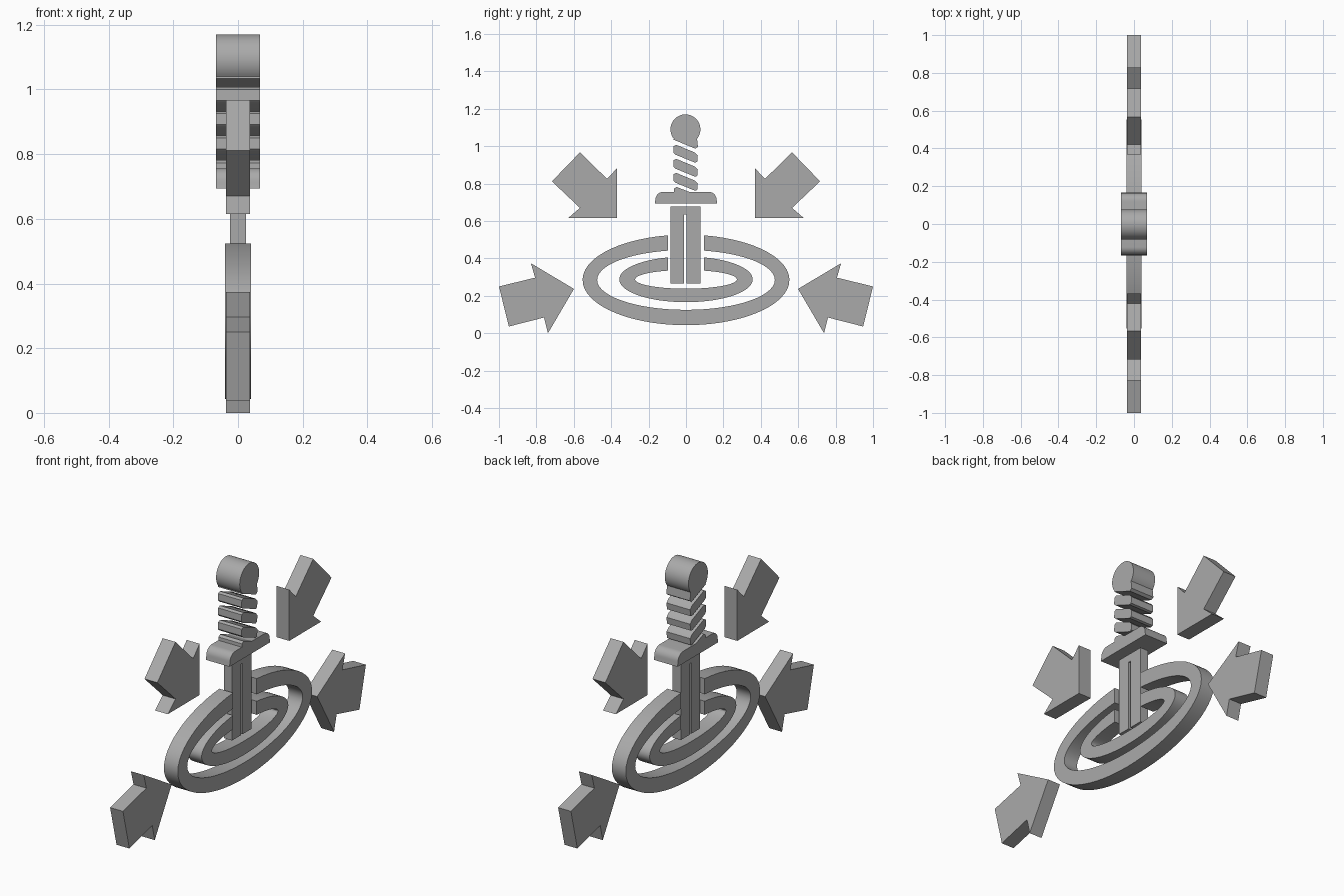
import bpy, bmesh
from math import sin, cos, pi, acos, radians

if "Cube" in bpy.data.objects:
    bpy.data.objects.remove(bpy.data.objects["Cube"])

GREY = (0.4, 0.4, 0.4, 1)
mat = bpy.data.materials.new("plain grey")
mat.use_nodes = True
mat.diffuse_color = GREY
mat.node_tree.nodes["Principled BSDF"].inputs["Base Color"].default_value = GREY


def slab(name, outline, half):
    """Extrude a closed (y, z) outline symmetrically along x."""
    bm = bmesh.new()
    face = bm.faces.new([bm.verts.new((-half, y, z)) for y, z in outline])
    ext = bmesh.ops.extrude_face_region(bm, geom=[face])
    moved = [v for v in ext["geom"] if isinstance(v, bmesh.types.BMVert)]
    bmesh.ops.translate(bm, verts=moved, vec=(2 * half, 0, 0))
    bmesh.ops.recalc_face_normals(bm, faces=bm.faces)
    mesh = bpy.data.meshes.new(name)
    bm.to_mesh(mesh)
    bm.free()
    mesh.materials.append(mat)
    ob = bpy.data.objects.new(name, mesh)
    bpy.context.collection.objects.link(ob)
    bpy.ops.object.select_all(action="DESELECT")
    ob.select_set(True)
    bpy.context.view_layer.objects.active = ob
    bpy.ops.object.shade_smooth_by_angle(angle=radians(25))
    return ob


def arc(cy, cz, ry, rz, start, end, steps):
    return [(cy + ry * cos(start + (end - start) * i / steps),
             cz + rz * sin(start + (end - start) * i / steps)) for i in range(steps + 1)]


def open_ring(name, cz, outer, inner, gap, half):
    """Elliptical ring with a straight-sided gap at the top."""
    def sweep(ry, rz):
        t = acos(gap / ry)
        return arc(0, cz, ry, rz, t, -pi - t, 56)
    slab(name, sweep(*outer) + sweep(*inner)[::-1], half)


# Ground rings
open_ring("outer_ring", 0.285, (0.553, 0.242), (0.475, 0.16), 0.097, 0.04)
open_ring("inner_ring", 0.288, (0.357, 0.122), (0.272, 0.05), 0.097, 0.04)

# Arrows pointing inward, mirrored front to back
low_arrow = [(-1, 0.25), (-0.807, 0.297), (-0.829, 0.374), (-0.599, 0.237),
             (-0.738, 0), (-0.759, 0.084), (-0.947, 0.036)]
high_arrow = [(-0.567, 0.967), (-0.717, 0.812), (-0.567, 0.67), (-0.631, 0.615),
              (-0.369, 0.615), (-0.369, 0.882), (-0.422, 0.825)]
for side, sign in (("front", 1), ("back", -1)):
    for level, pts in (("lower", low_arrow), ("upper", high_arrow)):
        slab(f"{side}_{level}_arrow", [(sign * y, z) for y, z in pts], 0.037)

# Blade with a slot open at the tip
slab("blade", [(-0.083, 0.265), (-0.083, 0.677), (0.077, 0.677), (0.077, 0.265),
               (0.003, 0.265), (0.003, 0.635), (-0.011, 0.635), (-0.011, 0.265)], 0.024)

# Guard with rounded ends
HILT = 0.068
slab("guard", [(-0.167, 0.693), (0.167, 0.693)]
     + arc(0.122, 0.712, 0.042, 0.044, 0, pi / 2, 8)
     + arc(-0.122, 0.712, 0.042, 0.044, pi / 2, pi, 8), HILT)

# Slanted grip bands
band = [(-0.066, 0.966), (-0.055, 0.955), (0.05, 0.912), (0.062, 0.916),
        (0.065, 0.95), (0.05, 0.966), (-0.05, 1.007), (-0.064, 1.0)]
for i in range(3):
    slab(f"grip_band_{i + 1}", [(y - 0.002, z - 0.075 * i) for y, z in band], HILT)
slab("grip_base", [(-0.066, 0.74), (-0.064, 0.773), (-0.05, 0.782), (0.05, 0.743)], HILT)

# Round pommel with a slanted neck
slab("pommel", arc(-0.003, 1.09, 0.08, 0.08, radians(-39), radians(219), 40)
     + [(-0.066, 1.034), (-0.055, 1.03), (0.05, 0.987), (0.064, 0.997)], HILT)
